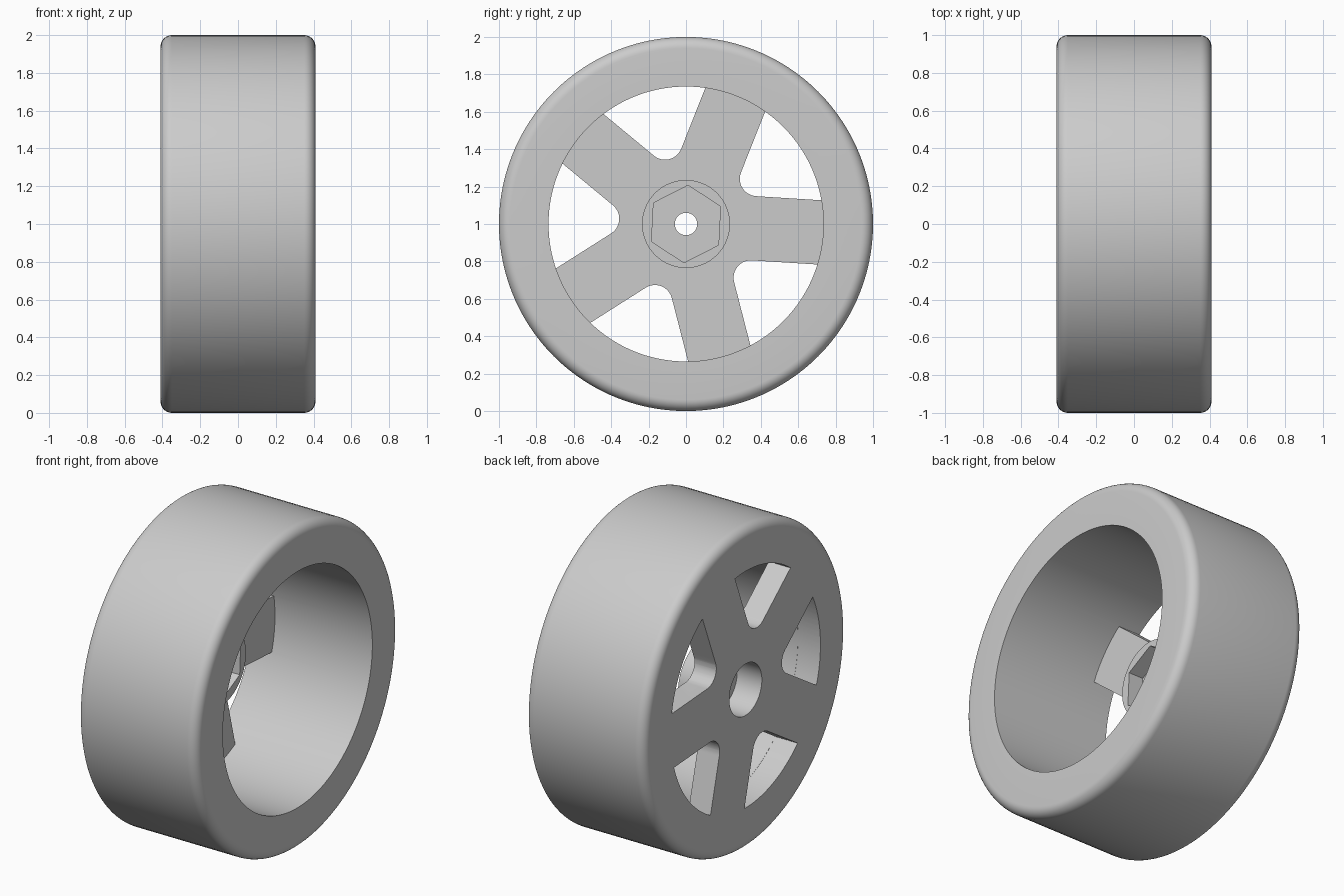
import bpy, bmesh
from math import sin, cos, asin, radians, pi

cube = bpy.data.objects.get("Cube")
if cube:
    bpy.data.objects.remove(cube)

# Main dimensions
HALF_W, RIM_R, WEB_X, BOSS_X = 0.41, 0.735, -0.26, -0.11
FILLET, SPOKE_HALF, TIP_R = 0.06, 0.172, 0.093
SEGMENTS, SPOKES, TURN = 120, 5, radians(-3.6)

grey = bpy.data.materials.new("light_grey")
grey.use_nodes = True
colour = (0.6, 0.6, 0.6, 1)
grey.diffuse_color = colour
grey.node_tree.nodes["Principled BSDF"].inputs["Base Color"].default_value = colour


def finish(bm, name):
    bmesh.ops.recalc_face_normals(bm, faces=bm.faces)
    mesh = bpy.data.meshes.new(name)
    bm.to_mesh(mesh)
    bm.free()
    mesh.materials.append(grey)
    obj = bpy.data.objects.new(name, mesh)
    bpy.context.collection.objects.link(obj)
    return obj


def lathe(name, profile):
    """Spin a closed (x, radius) profile around the axle."""
    bm = bmesh.new()
    rings = []
    for i in range(SEGMENTS):
        t = 2 * pi * i / SEGMENTS
        rings.append([bm.verts.new((x, r * cos(t), 1 + r * sin(t))) for x, r in profile])
    for i, a in enumerate(rings):
        b = rings[(i + 1) % SEGMENTS]
        for j in range(len(profile)):
            k = (j + 1) % len(profile)
            bm.faces.new((a[j], a[k], b[k], b[j]))
    return finish(bm, name)


def prism(name, outline, x0, x1, turn):
    """Extrude a flat (y, z) outline along the axle, turned about it."""
    c, s = cos(turn), sin(turn)
    bm = bmesh.new()
    face = bm.faces.new([bm.verts.new((x0, u * c - v * s, 1 + u * s + v * c)) for u, v in outline])
    extruded = bmesh.ops.extrude_face_region(bm, geom=[face])["geom"]
    moved = [g for g in extruded if isinstance(g, bmesh.types.BMVert)]
    bmesh.ops.translate(bm, verts=moved, vec=(x1 - x0, 0, 0))
    return finish(bm, name)


def arc(cu, cv, r, a0, a1, n):
    return [(cu + r * cos(a0 + (a1 - a0) * i / n), cv + r * sin(a0 + (a1 - a0) * i / n))
            for i in range(n + 1)]


# Wheel body: rounded tread, deep rim, web, boss, axle hole and rear bore
edge = HALF_W - FILLET
profile = arc(-edge, 1 - FILLET, FILLET, pi, pi / 2, 8)
profile += arc(edge, 1 - FILLET, FILLET, pi / 2, 0, 8)
profile += [(HALF_W, RIM_R), (WEB_X, RIM_R), (WEB_X, 0.235), (BOSS_X, 0.235),
            (BOSS_X, 0.06), (-0.24, 0.06), (-0.24, 0.16), (-HALF_W, 0.16)]
wheel = lathe("wheel", profile)

# Window outline: rounded inner tip, straight spoke sides, arc along the rim
half = pi / SPOKES
tip = (SPOKE_HALF + TIP_R) / sin(half)
outer = RIM_R + 0.001
span = half - asin(SPOKE_HALF / outer)
window = arc(tip, 0, TIP_R, pi / 2 + half, 3 * pi / 2 - half, 12)
window += arc(0, 0, outer, -span, span, 16)
cutters = [prism("window_cutter", window, -0.5, WEB_X + 0.004, TURN + half * (2 * i + 1))
           for i in range(SPOKES)]

# Hexagonal socket in the boss
hexagon = arc(0, 0, 0.207, 0, 5 * pi / 3, 5)
cutters.append(prism("socket_cutter", hexagon, -0.21, 0, radians(27)))

bpy.ops.object.select_all(action="DESELECT")
bpy.context.view_layer.objects.active = wheel
wheel.select_set(True)
for cutter in cutters:
    cutter.hide_render = True
    mod = wheel.modifiers.new("cut", "BOOLEAN")
    mod.operation, mod.solver, mod.object = "DIFFERENCE", "EXACT", cutter
    bpy.ops.object.modifier_apply(modifier=mod.name)
    bpy.data.objects.remove(cutter)

# Smooth curved surfaces, keep the edges crisp
bpy.ops.object.shade_smooth_by_angle(angle=radians(30))
